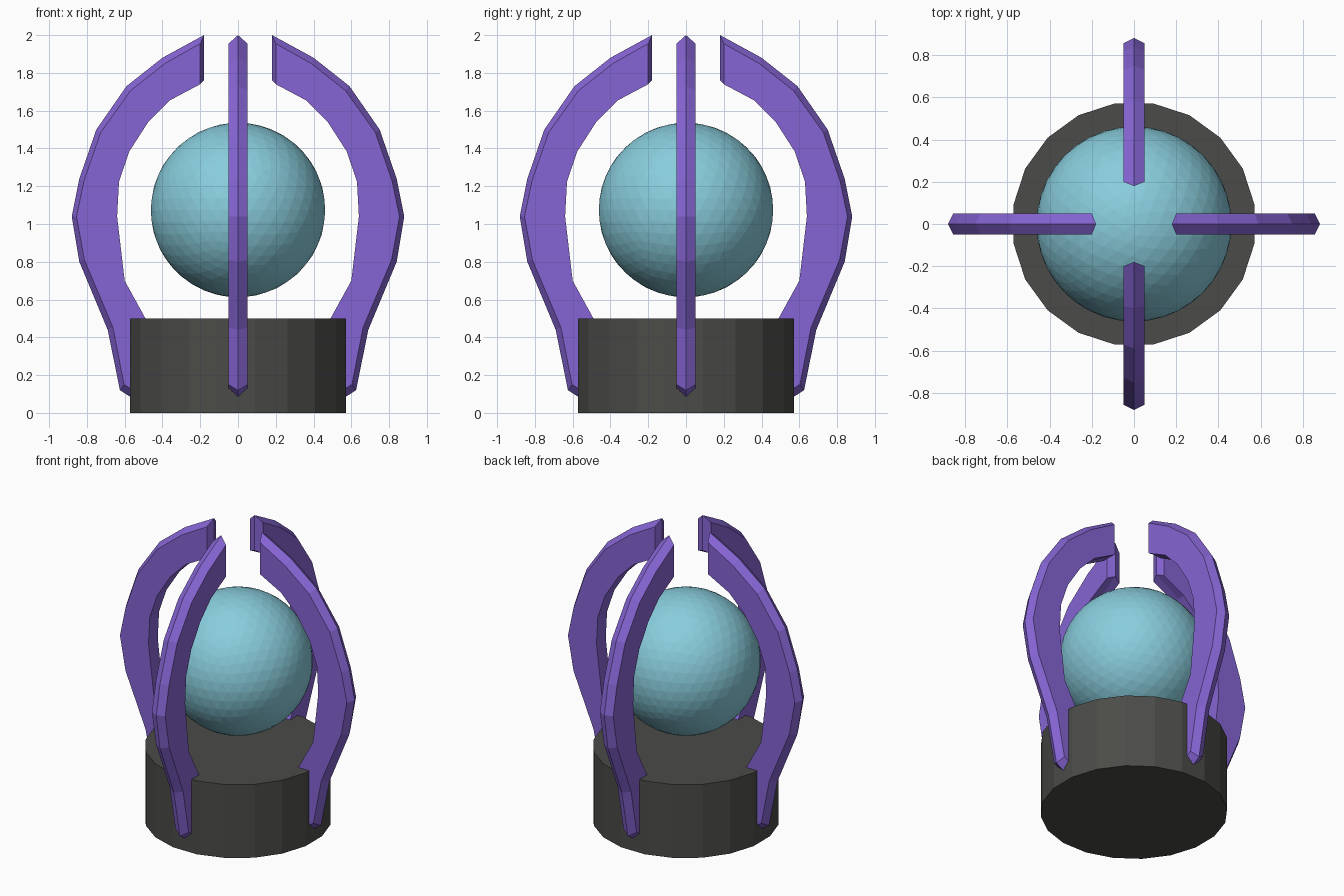
import bpy, bmesh, math
from mathutils import Matrix

if "Cube" in bpy.data.objects:
    bpy.data.objects.remove(bpy.data.objects["Cube"])


def paint(obj, name, rgb):
    mat = bpy.data.materials.get(name) or bpy.data.materials.new(name)
    mat.diffuse_color = (*rgb, 1)
    mat.use_nodes = True
    mat.node_tree.nodes["Principled BSDF"].inputs["Base Color"].default_value = mat.diffuse_color
    obj.data.materials.append(mat)


# Round base, 20 flat sides with flats facing front, back and sides
bpy.ops.mesh.primitive_cylinder_add(vertices=20, radius=0.578, depth=0.5,
                                    location=(0, 0, 0.25),
                                    rotation=(0, 0, math.radians(9)))
base = bpy.context.object
base.name = "base"
paint(base, "dark_grey", (0.07, 0.07, 0.065))

# Floating faceted orb
bpy.ops.mesh.primitive_ico_sphere_add(subdivisions=4, radius=0.462,
                                      location=(0, 0, 1.074))
orb = bpy.context.object
orb.name = "orb"
paint(orb, "pale_blue", (0.25, 0.61, 0.72))

# Claw stations, top to bottom, as (radius, height):
# outer ridge, outer shoulder, inner edge, inner middle
STATIONS = [
    ((0.18, 2.00), (0.20, 1.955), (0.20, 1.74), (0.18, 1.76)),
    ((0.40, 1.88), (0.387, 1.85), (0.36, 1.655), (0.36, 1.655)),
    ((0.59, 1.73), (0.57, 1.705), (0.475, 1.54), (0.475, 1.54)),
    ((0.75, 1.50), (0.727, 1.485), (0.575, 1.385), (0.575, 1.385)),
    ((0.84, 1.24), (0.815, 1.23), (0.63, 1.225), (0.63, 1.225)),
    ((0.88, 1.04), (0.855, 1.04), (0.64, 1.04), (0.64, 1.04)),
    ((0.84, 0.80), (0.813, 0.81), (0.60, 0.70), (0.60, 0.70)),
    ((0.69, 0.44), (0.662, 0.452), (0.49, 0.50), (0.49, 0.50)),
    ((0.625, 0.12), (0.603, 0.15), (0.50, 0.09), (0.50, 0.04)),
]
HALF = 0.05


def make_claw(name, angle):
    bm = bmesh.new()
    rings = []
    for ridge, side, inner, mid in STATIONS:
        section = [(ridge, 0), (side, HALF), (inner, HALF),
                   (mid, 0), (inner, -HALF), (side, -HALF)]
        rings.append([bm.verts.new((p[0], y, p[1])) for p, y in section])
    for a, b in zip(rings, rings[1:]):
        for i in range(6):
            j = (i + 1) % 6
            bm.faces.new((a[i], a[j], b[j], b[i]))
    # Pointed ends, folded along the middle
    for r in (rings[0], rings[-1]):
        bm.faces.new(r[0:4])
        bm.faces.new((r[0], r[3], r[4], r[5]))
    bmesh.ops.recalc_face_normals(bm, faces=bm.faces)
    bm.transform(Matrix.Rotation(angle, 4, 'Z'))
    mesh = bpy.data.meshes.new(name)
    bm.to_mesh(mesh)
    bm.free()
    obj = bpy.data.objects.new(name, mesh)
    bpy.context.collection.objects.link(obj)
    paint(obj, "purple", (0.24, 0.13, 0.66))


# Four claws around the orb
for k, side in enumerate(("right", "back", "left", "front")):
    make_claw(side + "_claw", k * math.pi / 2)
